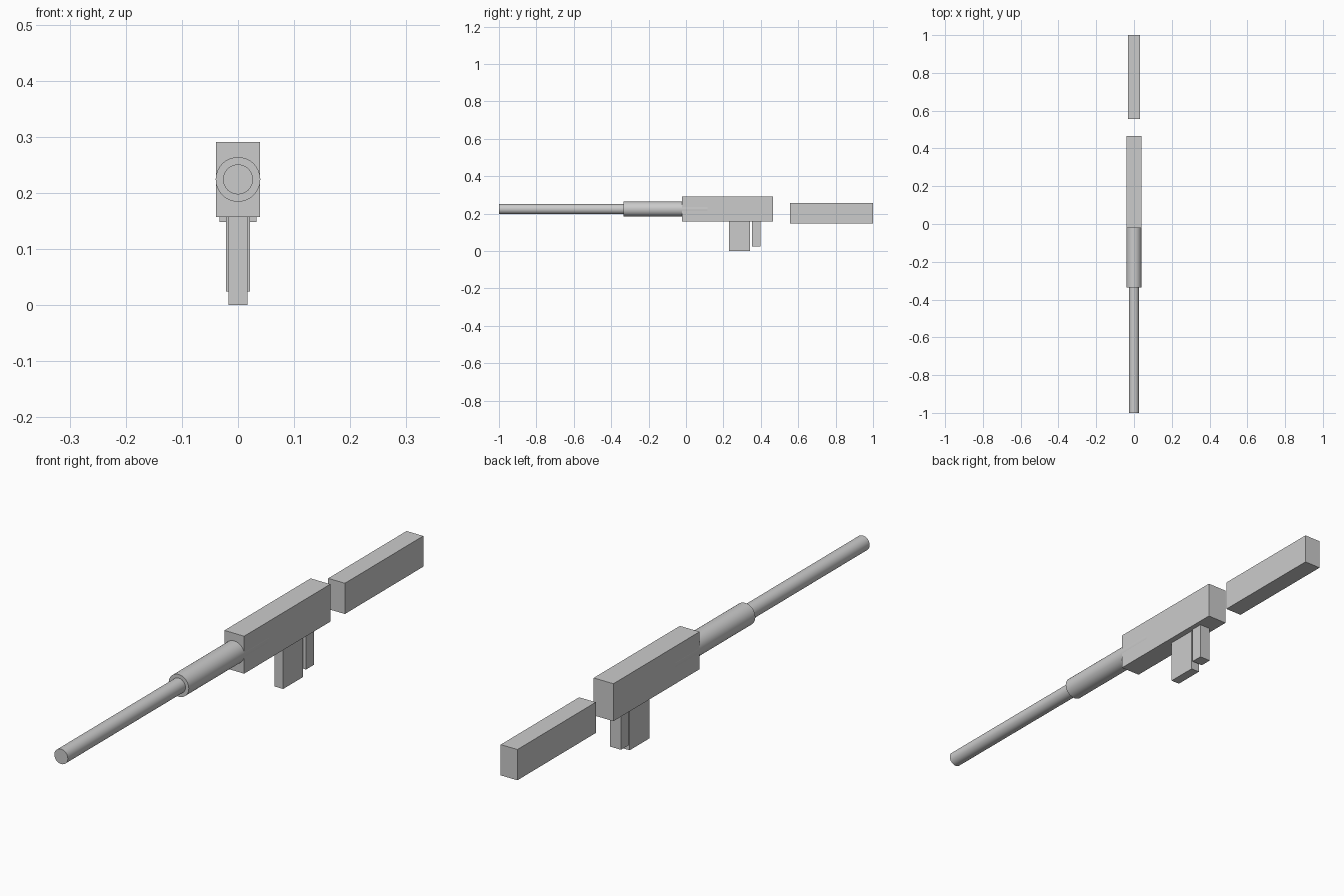
import bpy
import math

if "Cube" in bpy.data.objects:
    bpy.data.objects.remove(bpy.data.objects["Cube"])


def box(name, half_width, y0, y1, z0, z1):
    bpy.ops.mesh.primitive_cube_add(size=1, location=(0, (y0 + y1) / 2, (z0 + z1) / 2))
    ob = bpy.context.object
    ob.name = name
    ob.scale = (2 * half_width, y1 - y0, z1 - z0)
    bpy.ops.object.transform_apply(location=False, rotation=False, scale=True)
    return ob


def tube(name, radius, y0, y1, z):
    bpy.ops.mesh.primitive_cylinder_add(vertices=32, radius=radius, depth=y1 - y0,
                                        location=(0, (y0 + y1) / 2, z),
                                        rotation=(math.pi / 2, 0, 0))
    ob = bpy.context.object
    ob.name = name
    bpy.ops.object.shade_smooth_by_angle(angle=math.radians(30))
    return ob


AXIS_Z = 0.224

# Central body and detached rear block
box("receiver", 0.039, -0.021, 0.466, 0.157, 0.291)
box("stock", 0.033, 0.557, 1.0, 0.148, 0.258)

# Blocks hanging below the body
box("magazine", 0.017, 0.231, 0.343, 0.0, 0.162)
box("grip", 0.0215, 0.354, 0.398, 0.024, 0.162)

# Barrel and the sleeve around it, running back into the body
tube("barrel", 0.0267, -1.0, -0.1, AXIS_Z)
tube("handguard", 0.0398, -0.335, 0.116, AXIS_Z)
